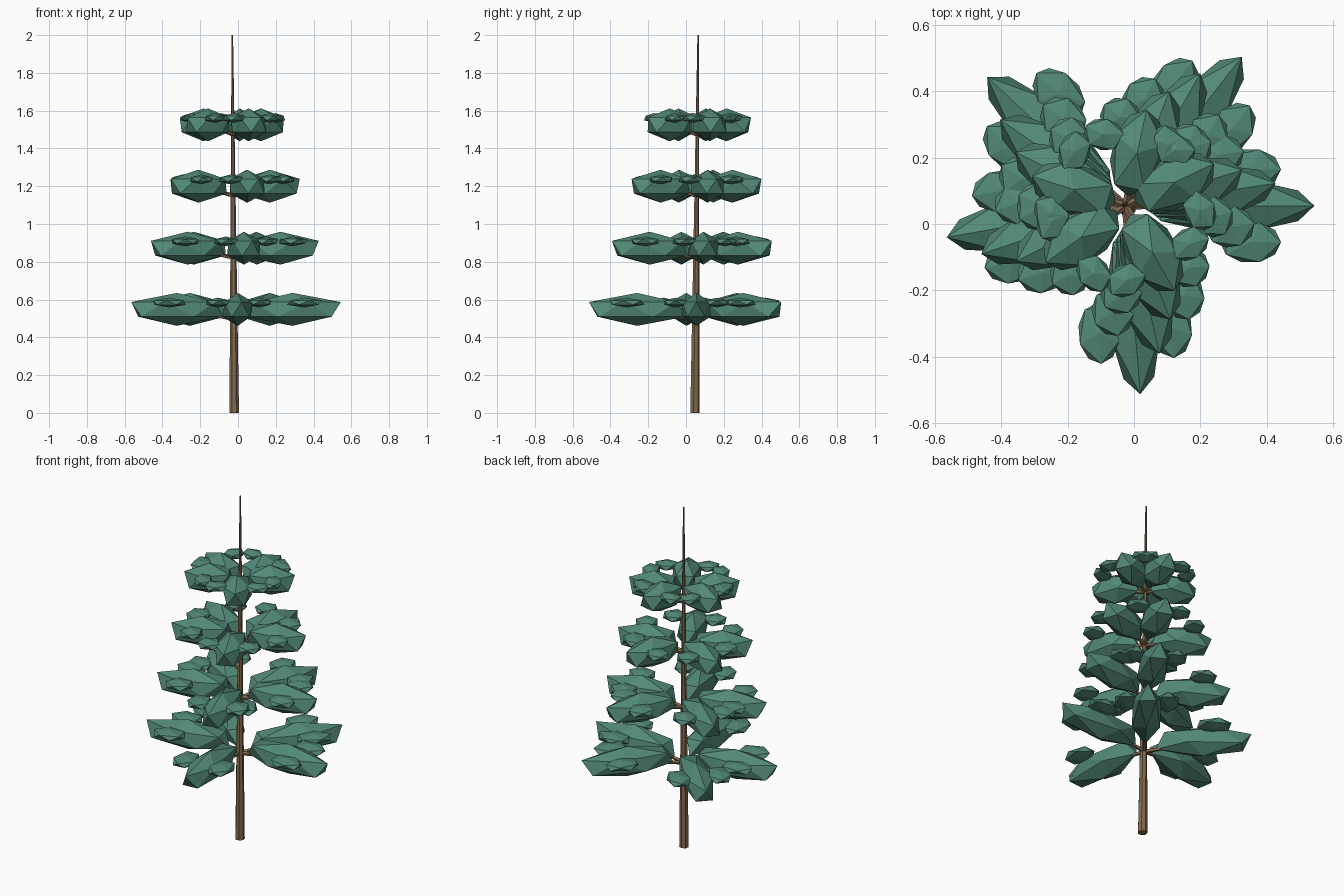
import bpy, bmesh, math
from mathutils import Matrix, Vector

if "Cube" in bpy.data.objects:
    bpy.data.objects.remove(bpy.data.objects["Cube"])


def material(name, rgb):
    m = bpy.data.materials.new(name)
    m.diffuse_color = (*rgb, 1)
    m.use_nodes = True
    m.node_tree.nodes["Principled BSDF"].inputs["Base Color"].default_value = m.diffuse_color
    return m


bark = material("bark", (0.23, 0.145, 0.08))
needles = material("needles", (0.085, 0.25, 0.185))


def finish(name, bm, mat):
    me = bpy.data.meshes.new(name)
    bm.to_mesh(me)
    bm.free()
    me.materials.append(mat)
    ob = bpy.data.objects.new(name, me)
    bpy.context.collection.objects.link(ob)
    return ob


def add_rod(bm, a, b, r1, r2, sides):
    d = b - a
    rot = d.to_track_quat('Z', 'Y').to_matrix().to_4x4()
    bmesh.ops.create_cone(bm, cap_ends=True, segments=sides, radius1=r1, radius2=r2,
                          depth=d.length, matrix=Matrix.Translation((a + b) / 2) @ rot)


def add_clump(bm, frame, centre, size):
    # stretched icosahedron, long axis along the branch
    bmesh.ops.create_icosphere(bm, subdivisions=1, radius=1,
                               matrix=frame @ Matrix.Translation(centre) @ Matrix.Diagonal((*size, 1)))


# Trunk: slender tapered pole with a slight lean
base, tip = Vector((-0.02, 0.046, 0)), Vector((-0.03, 0.064, 2.0))
bm = bmesh.new()
bmesh.ops.create_cone(bm, cap_ends=True, segments=7, radius1=0.026, radius2=0.004, depth=2,
                      matrix=Matrix.Translation((0, 0, 1)))
for v in bm.verts:
    t = v.co.z / 2
    v.co.xy += base.xy.lerp(tip.xy, t)
finish("trunk", bm, bark)

# Tiers: height, reach; each tier turns a little further
tiers = [(0.548, 0.572), (0.872, 0.46), (1.2, 0.37), (1.525, 0.297)]
angles = [0, 52, 137, 190, 274.5]
for i, (z, reach) in enumerate(tiers):
    wood, leaf = bmesh.new(), bmesh.new()
    for k, ang in enumerate(angles):
        R = reach * (0.96 if (i == 0 and k == 3) else 1.0)
        frame = (Matrix.Translation((-0.026, 0.055, z)) @
                 Matrix.Rotation(math.radians(ang + 8.5 * i), 4, 'Z'))
        # branch rising from trunk into its clump
        add_rod(wood, frame @ Vector((0, 0, -0.05)), frame @ Vector((0.55 * R, 0, 0)), 0.012, 0.006, 5)
        # main clump and two flat side sprays
        add_clump(leaf, frame, (0.55 * R, 0, 0), (0.5 * R, 0.088, 0.087))
        for s in (-1, 1):
            add_clump(leaf, frame, (0.66 * R, 0.11 * s, 0.036), (0.18 * R, 0.07, 0.026))
    finish(f"branches_tier_{i + 1}", wood, bark)
    finish(f"foliage_tier_{i + 1}", leaf, needles)
